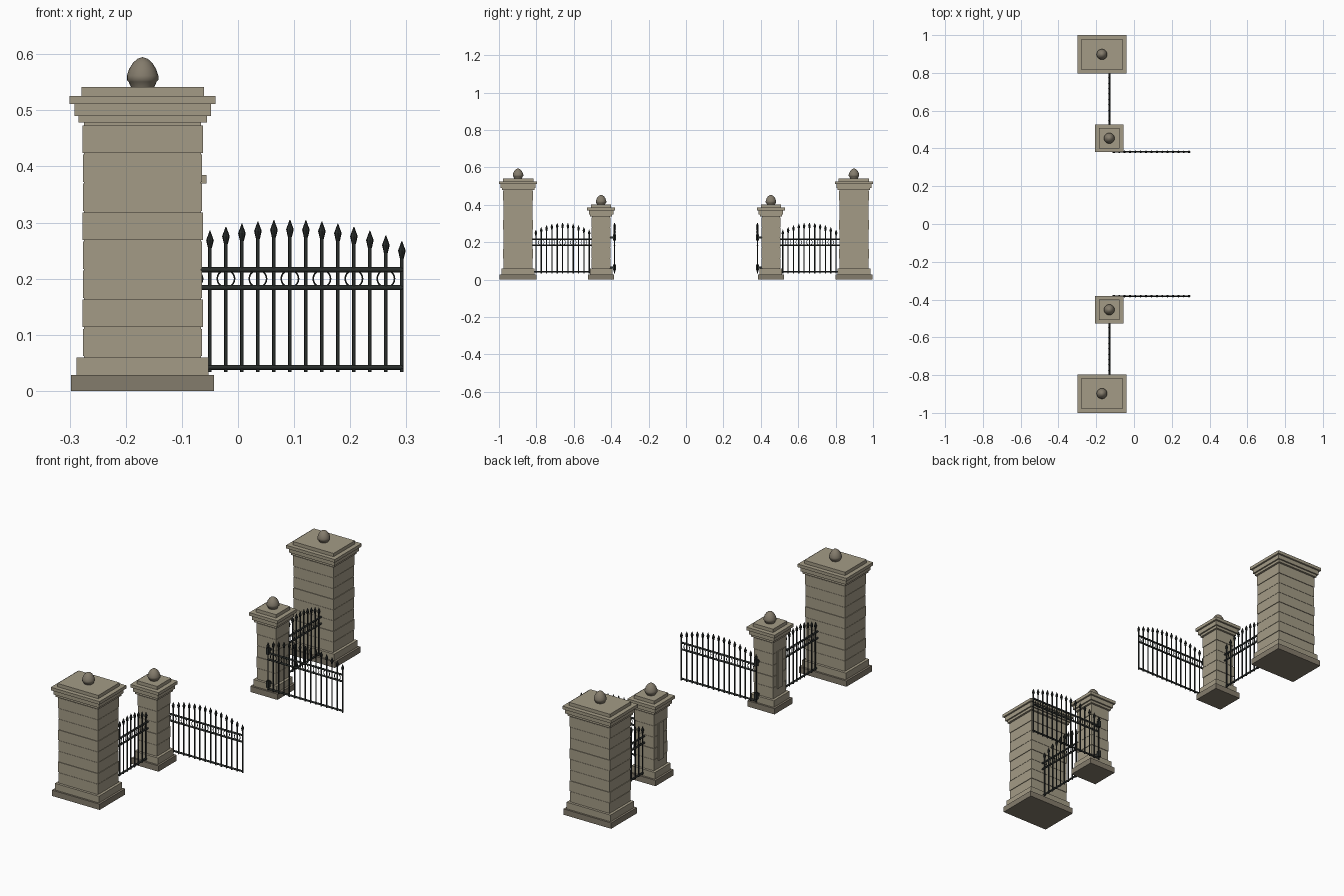
import bpy, bmesh, math
from mathutils import Matrix, Vector

if "Cube" in bpy.data.objects:
    bpy.data.objects.remove(bpy.data.objects["Cube"])


def material(name, rgb):
    m = bpy.data.materials.new(name)
    m.use_nodes = True
    m.diffuse_color = (*rgb, 1)
    m.node_tree.nodes["Principled BSDF"].inputs["Base Color"].default_value = (*rgb, 1)
    return m


STONE = material("pale stone", (0.37, 0.33, 0.24))
DARK_STONE = material("dark stone", (0.23, 0.20, 0.15))
IRON = material("black iron", (0.022, 0.026, 0.024))


def finish(bm, name, mat, matrix=Matrix(), smooth=False):
    bmesh.ops.recalc_face_normals(bm, faces=bm.faces)
    mesh = bpy.data.meshes.new(name)
    bm.to_mesh(mesh)
    bm.free()
    mesh.materials.append(mat)
    ob = bpy.data.objects.new(name, mesh)
    bpy.context.collection.objects.link(ob)
    ob.matrix_world = matrix
    if smooth:
        bpy.ops.object.select_all(action='DESELECT')
        ob.select_set(True)
        bpy.context.view_layer.objects.active = ob
        bpy.ops.object.shade_smooth_by_angle(angle=math.radians(50))
    return ob


def add_box(bm, hx, hy, z0, z1, x=0, y=0):
    m = Matrix.Translation((x, y, (z0 + z1) / 2)) @ Matrix.Diagonal((2 * hx, 2 * hy, z1 - z0, 1))
    bmesh.ops.create_cube(bm, size=1, matrix=m)


def add_cone(bm, r0, r1, z0, z1, x=0, sides=8):
    bmesh.ops.create_cone(bm, cap_ends=True, segments=sides, radius1=r0, radius2=r1,
                          depth=z1 - z0, matrix=Matrix.Translation((x, 0, (z0 + z1) / 2)))


def add_rail(bm, half, z, r):
    m = Matrix.Translation((0, 0, z)) @ Matrix.Rotation(math.pi / 2, 4, 'Y')
    bmesh.ops.create_cone(bm, cap_ends=True, segments=8, radius1=r, radius2=r,
                          depth=2 * half, matrix=m)


def add_ring(bm, x, z, r, thick):
    m = Matrix.Translation((x + r, 0, z))
    verts = bmesh.ops.create_circle(bm, segments=6, radius=thick, matrix=m)["verts"]
    edges = list({e for v in verts for e in v.link_edges})
    bmesh.ops.spin(bm, geom=verts + edges, cent=(x, 0, z), axis=(0, 1, 0),
                   angle=2 * math.pi, steps=20, use_merge=True)


def pillar(name, x, y, hx, hy, shaft_top, courses):
    """Stone pillar; hx and hy are the half sizes of its shaft."""
    at = Matrix.Translation((x, y, 0))
    # Plinth
    bm = bmesh.new()
    add_box(bm, hx + 0.020, hy + 0.018, 0, 0.028)
    finish(bm, name + "_plinth", DARK_STONE, at)
    # Footing, core and coursed blocks
    bm = bmesh.new()
    add_box(bm, hx + 0.010, hy + 0.009, 0.028, 0.060)
    add_box(bm, hx - 0.003, hy - 0.003, 0.060, shaft_top + 0.003)
    step = (shaft_top - 0.062) / courses
    for i in range(courses):
        out = 0 if (courses - 1 - i) % 3 == 0 else -0.0015
        z = 0.062 + i * step
        add_box(bm, hx + out, hy + out, z, z + step - 0.003)
    finish(bm, name + "_shaft", STONE, at)
    # Stepped cornice
    bm = bmesh.new()
    z = shaft_top + 0.002
    for out, height in ((0.007, 0.012), (0.014, 0.021), (0.0225, 0.015), (0.0015, 0.016)):
        add_box(bm, hx + out, hy + out, z, z + height)
        z += height
    finish(bm, name + "_cornice", STONE, at)
    # Bud finial
    bm = bmesh.new()
    profile = ((0.021, 0), (0.025, 0.009), (0.028, 0.012), (0.028, 0.020), (0.024, 0.032),
               (0.017, 0.043), (0.009, 0.050), (0, 0.053))
    pts = [bm.verts.new((r, 0, h)) for r, h in profile]
    edges = [bm.edges.new(p) for p in zip(pts, pts[1:])]
    bmesh.ops.spin(bm, geom=pts + edges, cent=(0, 0, 0), axis=(0, 0, 1),
                   angle=2 * math.pi, steps=20, use_merge=True)
    bmesh.ops.remove_doubles(bm, verts=bm.verts, dist=0.0001)
    finish(bm, name + "_finial", DARK_STONE, at @ Matrix.Translation((0, 0, z)), True)


def railing(name, steps, rail_half, matrix):
    """Iron railing along local x, arched on top, with `steps` bars each side of the middle."""
    pitch = 0.0285
    bars, spears, rings = bmesh.new(), bmesh.new(), bmesh.new()
    for k in range(-steps, steps + 1):
        x = k * pitch
        top = 0.305 - 0.038 * (k / steps) ** 2
        add_cone(bars, 0.0032, 0.0032, 0.034, top - 0.028, x)
        add_cone(spears, 0.0035, 0.0068, top - 0.031, top - 0.017, x)
        add_cone(spears, 0.0068, 0.0006, top - 0.017, top, x)
        if k % 2 == 0:
            add_ring(rings, x, 0.200, 0.0155, 0.0016)
    finish(bars, name + "_bars", IRON, matrix, True)
    finish(spears, name + "_spearheads", IRON, matrix)
    finish(rings, name + "_rings", IRON, matrix, True)
    rails = bmesh.new()
    for z in (0.042, 0.184, 0.216):
        add_rail(rails, rail_half, z, 0.0045)
    finish(rails, name + "_rails", IRON, matrix, True)


for side, s in (("front", -1), ("back", 1)):
    pillar(side + "_large_pillar", -0.170, s * 0.898, 0.1075, 0.080, 0.476, 8)
    pillar(side + "_small_pillar", -0.131, s * 0.454, 0.0525, 0.0515, 0.3345, 5)

    # Raised panel on the outer face of the small pillar
    bm = bmesh.new()
    add_box(bm, 0.003, 0.020, 0.10, 0.28, -0.1845, s * 0.454)
    finish(bm, side + "_pillar_panel", STONE)

    # Fixed fence between the pillars
    turn = Matrix.Translation((-0.13, s * 0.66, 0)) @ Matrix.Rotation(math.pi / 2, 4, 'Z')
    railing(side + "_fence", 5, 0.160, turn)

    # Gate leaf, standing open
    railing(side + "_gate", 7, 0.201, Matrix.Translation((0.0925, s * 0.382, 0)))

    # Gate hinges
    bm = bmesh.new()
    for z in (0.065, 0.225):
        add_box(bm, 0.007, 0.007, z - 0.016, z + 0.016, -0.107, s * 0.382)
        add_box(bm, 0.004, 0.012, z - 0.005, z + 0.005, -0.107, s * 0.393)
    finish(bm, side + "_gate_hinges", IRON)
